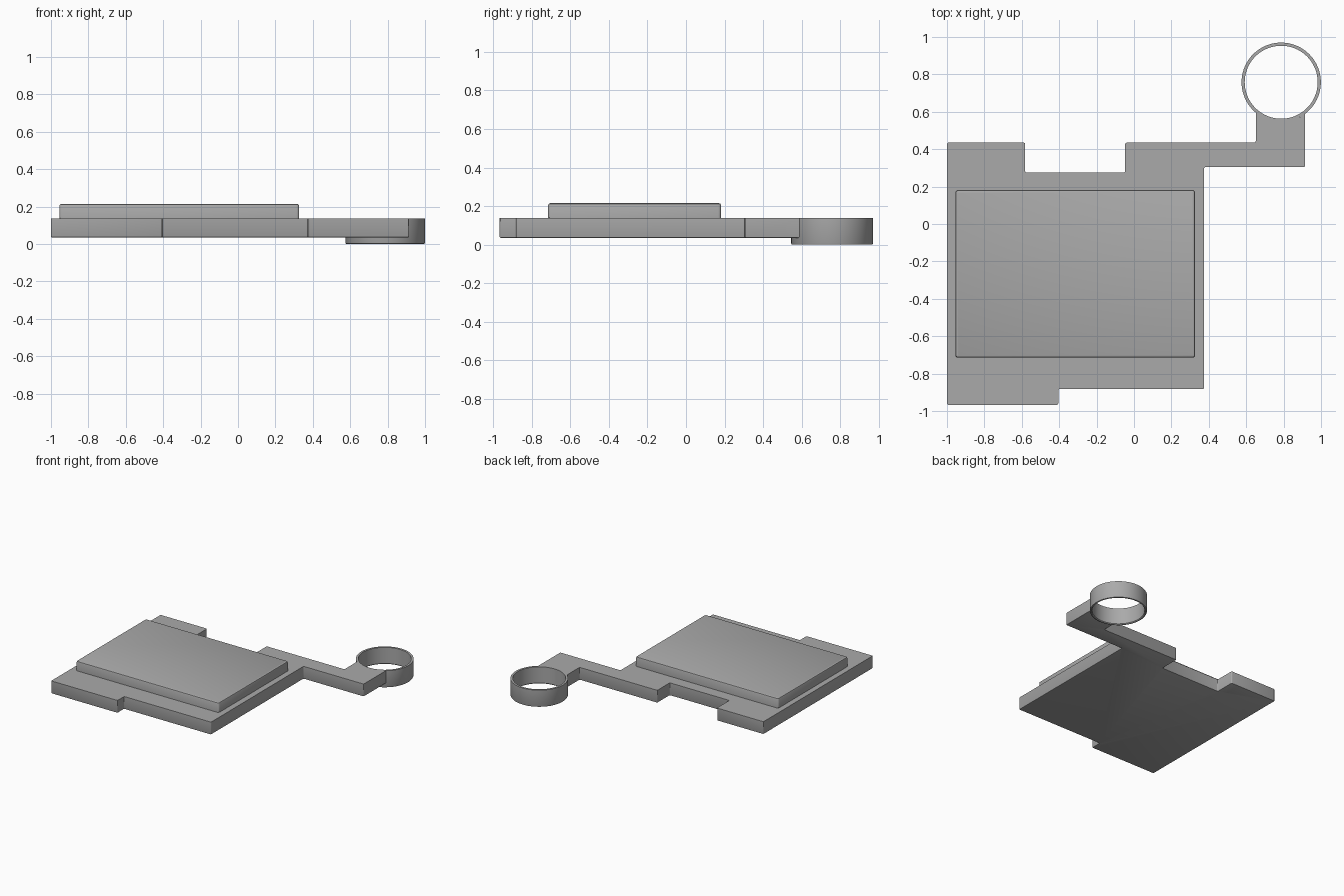
import bpy, bmesh, math
from mathutils import Vector

if "Cube" in bpy.data.objects:
    bpy.data.objects.remove(bpy.data.objects["Cube"])

grey = bpy.data.materials.new("plain grey")
grey.diffuse_color = (0.40, 0.40, 0.40, 1)
grey.use_nodes = True
grey.node_tree.nodes["Principled BSDF"].inputs["Base Color"].default_value = grey.diffuse_color

RING = Vector((0.787, 0.758))
R_OUT, R_IN = 0.212, 0.195
TOP = 0.137


def finish(name, bm):
    bmesh.ops.recalc_face_normals(bm, faces=bm.faces)
    mesh = bpy.data.meshes.new(name)
    bm.to_mesh(mesh)
    bm.free()
    mesh.materials.append(grey)
    ob = bpy.data.objects.new(name, mesh)
    bpy.context.collection.objects.link(ob)
    bpy.context.view_layer.objects.active = ob
    ob.select_set(True)
    bpy.ops.object.shade_smooth_by_angle(angle=math.radians(30))
    ob.select_set(False)
    return ob


def slab(name, outline, z0, z1, corner, edge_z, edge):
    """Extruded outline with rounded corners and one softened rim at height edge_z."""
    bm = bmesh.new()
    face = bm.faces.new([bm.verts.new((x, y, z0)) for x, y in outline])
    up = bmesh.ops.extrude_face_region(bm, geom=[face])["geom"]
    bmesh.ops.translate(bm, vec=(0, 0, z1 - z0),
                        verts=[v for v in up if isinstance(v, bmesh.types.BMVert)])
    bmesh.ops.recalc_face_normals(bm, faces=bm.faces)
    upright = [e for e in bm.edges
               if abs(e.verts[0].co.z - e.verts[1].co.z) > 0.01
               and e.calc_face_angle() > 1.3
               and e.verts[0].co.y < 0.55]
    bmesh.ops.bevel(bm, geom=upright, offset=corner, segments=3,
                    profile=0.5, affect='EDGES')
    rim = [e for e in bm.edges if all(abs(v.co.z - edge_z) < 1e-4 for v in e.verts)]
    bmesh.ops.bevel(bm, geom=rim, offset=edge, segments=2,
                    profile=0.5, affect='EDGES')
    return finish(name, bm)


# Base plate with notches and the arm, whose end follows the ring
x0, x1 = 0.651, 0.915
a0 = -math.acos((x1 - RING.x) / R_OUT)
a1 = -math.acos((x0 - RING.x) / R_OUT)
arc = [(RING.x + R_OUT * math.cos(a), RING.y + R_OUT * math.sin(a))
       for a in [a0 + (a1 - a0) * i / 16 for i in range(17)]]
outline = [(-1, -0.967), (-0.405, -0.967), (-0.405, -0.882), (0.375, -0.882),
           (0.375, 0.305), (x1, 0.305)] + arc + [
           (x0, 0.435), (-0.047, 0.435), (-0.047, 0.275),
           (-0.582, 0.275), (-0.582, 0.435), (-1, 0.435)]
slab("base_plate", outline, 0.035, TOP, 0.008, 0.035, 0.005)

# Raised panel
slab("raised_panel", [(-0.955, -0.715), (0.327, -0.715), (0.327, 0.182), (-0.955, 0.182)],
     TOP, 0.215, 0.015, 0.215, 0.011)

# Ring: lathed profile with a softened lower rim
b = 0.006
profile = [(R_IN, b), (R_IN + b, 0), (R_OUT - b, 0), (R_OUT - b * 0.3, b * 0.3),
           (R_OUT, b), (R_OUT, TOP), (R_IN, TOP)]
n = 96
bm = bmesh.new()
rows = []
for i in range(n):
    a = math.tau * i / n
    rows.append([bm.verts.new((RING.x + r * math.cos(a), RING.y + r * math.sin(a), z))
                 for r, z in profile])
for i in range(n):
    p, q = rows[i], rows[(i + 1) % n]
    for j in range(len(profile)):
        k = (j + 1) % len(profile)
        bm.faces.new((p[j], q[j], q[k], p[k]))
finish("ring", bm)
